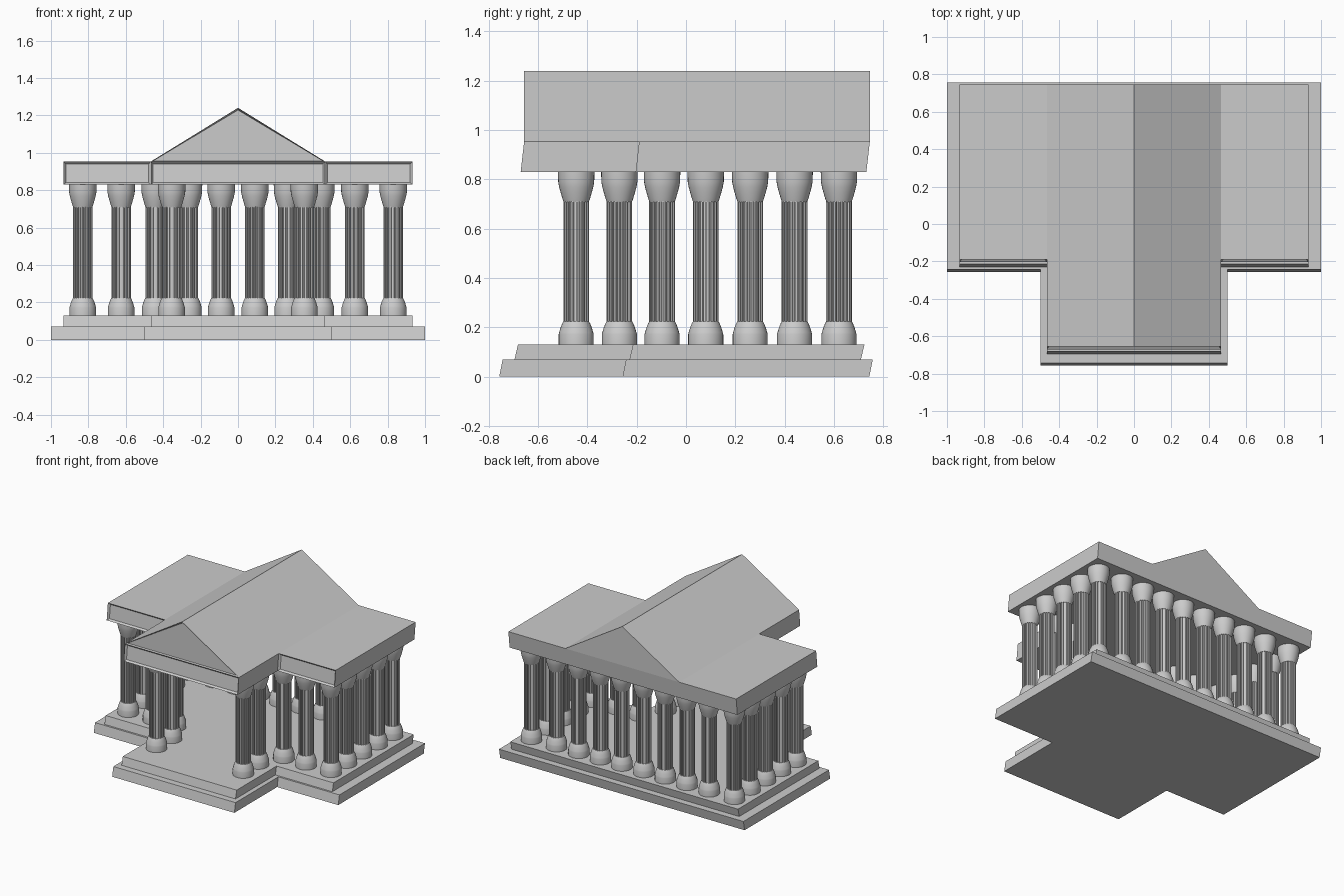
import bpy, bmesh, math

if "Cube" in bpy.data.objects:
    bpy.data.objects.remove(bpy.data.objects["Cube"])


def finish(bm, name):
    bmesh.ops.recalc_face_normals(bm, faces=bm.faces)
    me = bpy.data.meshes.new(name)
    bm.to_mesh(me)
    bm.free()
    ob = bpy.data.objects.new(name, me)
    bpy.context.collection.objects.link(ob)
    return ob


def loft(bm, rings):
    """Bridge equal-length rings of points and cap both ends."""
    vs = [[bm.verts.new(p) for p in r] for r in rings]
    n = len(vs[0])
    for a, b in zip(vs, vs[1:]):
        for i in range(n):
            j = (i + 1) % n
            bm.faces.new((a[i], a[j], b[j], b[i]))
    bm.faces.new(vs[0][::-1])
    bm.faces.new(vs[-1])


def recess_front(bm, thickness, depth):
    bmesh.ops.recalc_face_normals(bm, faces=bm.faces)
    front = [f for f in bm.faces if f.normal.y < -0.9]
    bmesh.ops.inset_individual(bm, faces=front, thickness=thickness, depth=-depth)


def t_slab(name, half_x, wing_x, y_front, y_inner, y_back, z0, z1, recess=False):
    """T-shaped slab whose top leans slightly toward the back."""
    plan = [(-half_x, y_back), (-half_x, y_inner), (-wing_x, y_inner), (-wing_x, y_front),
            (wing_x, y_front), (wing_x, y_inner), (half_x, y_inner), (half_x, y_back)]
    bm = bmesh.new()
    loft(bm, [[(x, y + s, z) for x, y in plan] for z, s in ((z0, 0), (z1, 0.014))])
    if recess:
        recess_front(bm, 0.016, 0.015)
    return finish(bm, name)


# Stepped base and flat roof slab
t_slab("lower_step", 1.0, 0.5, -0.757, -0.257, 0.743, 0.0, 0.07)
t_slab("upper_step", 0.932, 0.466, -0.695, -0.229, 0.709, 0.07, 0.13)
t_slab("entablature", 0.932, 0.466, -0.67, -0.204, 0.731, 0.83, 0.953, True)

# Gable roof with recessed pediment
bm = bmesh.new()
loft(bm, [[(-0.466, y, 0.953), (0.466, y, 0.953), (0, y, 1.24)] for y in (-0.656, 0.745)])
recess_front(bm, 0.012, 0.015)
finish(bm, "gable_roof")


# Column parts: turned base and capital, fluted shaft
def turned(bm, profile, sides=32):
    loft(bm, [[(r * math.cos(2 * math.pi * i / sides), r * math.sin(2 * math.pi * i / sides), z)
               for i in range(sides)] for r, z in profile])


bm = bmesh.new()
turned(bm, [(0.071, 0.13), (0.071, 0.172), (0.069, 0.18), (0.063, 0.2), (0.057, 0.215), (0.052, 0.224)])
turned(bm, [(0.051, 0.708), (0.056, 0.722), (0.063, 0.746), (0.069, 0.768), (0.073, 0.79), (0.074, 0.83)])
for f in bm.faces:
    f.smooth = len(f.verts) == 4
flutes, section = 20, []
for i in range(flutes):
    for t, r in ((0, 0.052), (0.3, 0.052), (0.42, 0.045), (0.88, 0.045)):
        a = 2 * math.pi * (i + t) / flutes
        section.append((r * math.cos(a), r * math.sin(a)))
loft(bm, [[(x, y, z) for x, y in section] for z in (0.218, 0.714)])
column = finish(bm, "column")
bpy.context.view_layer.objects.active = column
column.select_set(True)
bpy.ops.object.shade_smooth_by_angle(angle=math.radians(35))

# Column positions on one half, mirrored to the other
spots = [(x, 0.62) for x in (0.09, 0.265, 0.443, 0.625, 0.83)]
spots += [(0.83, y) for y in (0.44, 0.26, 0.08, -0.097)]
spots += [(0.625, -0.097), (0.443, -0.097)]
spots += [(0.355, -0.27), (0.355, -0.445)]
first = True
for x, y in spots:
    for side in (1, -1):
        ob = column if first else bpy.data.objects.new("column", column.data)
        if not first:
            bpy.context.collection.objects.link(ob)
            for m in column.modifiers:
                new = ob.modifiers.new(m.name, m.type)
                if m.type == 'NODES':
                    new.node_group = m.node_group
        first = False
        ob.location = (side * x, y, 0)
